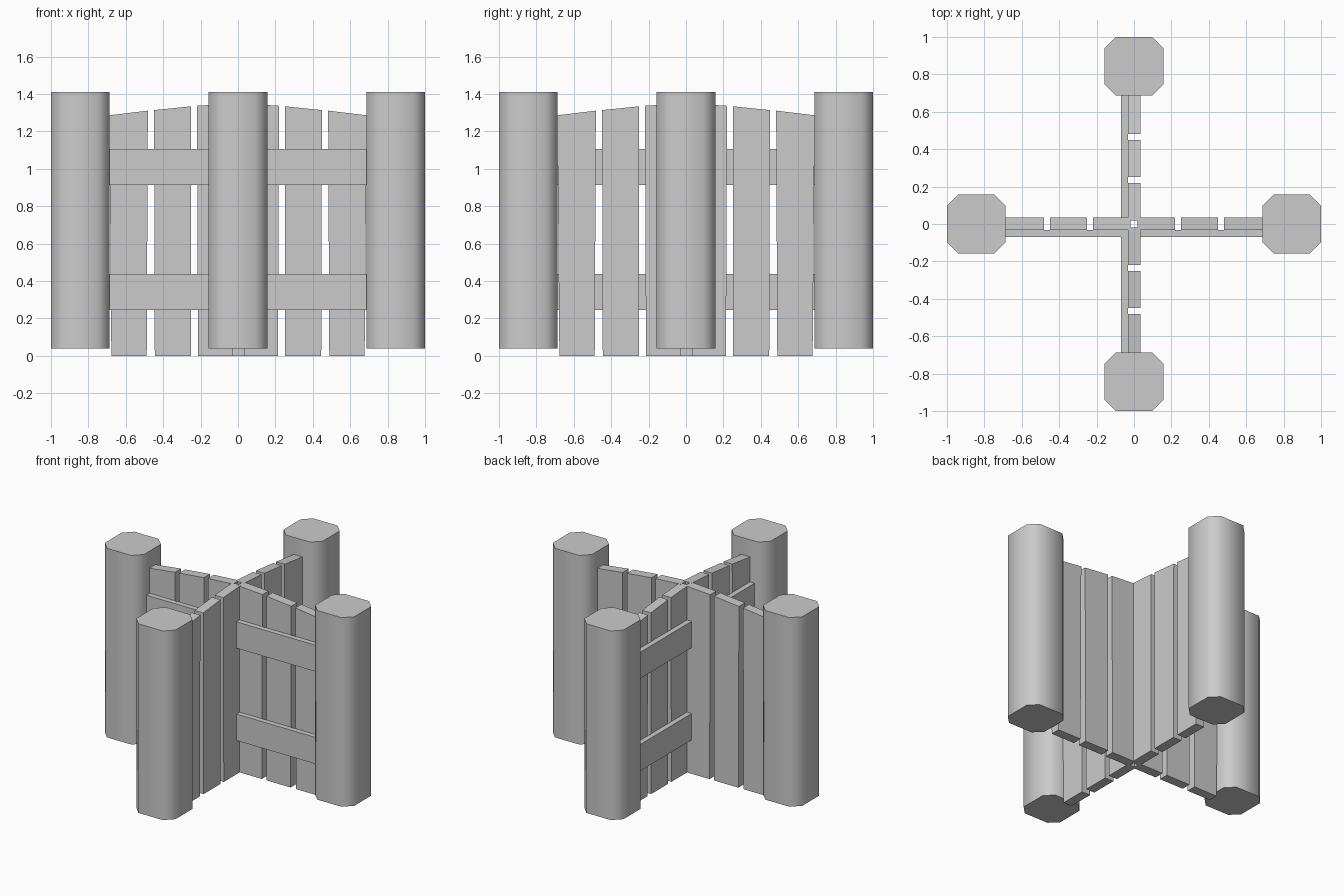
import bpy, bmesh, math
from mathutils import Matrix

if "Cube" in bpy.data.objects:
    bpy.data.objects.remove(bpy.data.objects["Cube"])

grey = bpy.data.materials.new("plain grey")
grey.diffuse_color = (0.6, 0.6, 0.6, 1)
grey.use_nodes = True
grey.node_tree.nodes["Principled BSDF"].inputs["Base Color"].default_value = grey.diffuse_color


def prism(name, outline, depth, to_world, smooth=False):
    """Extrude a 2D outline between two depths; to_world maps (u, v, d) to xyz."""
    bm = bmesh.new()
    rings = [[bm.verts.new(to_world(u, v, d)) for u, v in outline] for d in depth]
    n = len(outline)
    bm.faces.new(rings[0])
    bm.faces.new(rings[1])
    for i in range(n):
        j = (i + 1) % n
        bm.faces.new((rings[0][i], rings[0][j], rings[1][j], rings[1][i]))
    bmesh.ops.recalc_face_normals(bm, faces=bm.faces)
    mesh = bpy.data.meshes.new(name)
    bm.to_mesh(mesh)
    bm.free()
    mesh.materials.append(grey)
    obj = bpy.data.objects.new(name, mesh)
    bpy.context.collection.objects.link(obj)
    if smooth:
        bpy.context.view_layer.objects.active = obj
        obj.select_set(True)
        bpy.ops.object.shade_smooth_by_angle(angle=math.radians(50))
        obj.select_set(False)
    return obj


# Chamfered square posts at the four arm ends
H, C, R = 0.157, 0.097, 0.843
octagon = [(H, -C), (H, C), (C, H), (-C, H), (-H, C), (-H, -C), (-C, -H), (C, -H)]
for name, cx, cy in (("right_post", R, 0), ("left_post", -R, 0),
                     ("back_post", 0, R), ("front_post", 0, -R)):
    prism(name, octagon, (0.04, 1.41), lambda u, v, d: (cx + u, cy + v, d), True)

# Plank profiles: inner/outer edge at the bottom, inner/outer edge and height at the top
planks = [
    ("inner", 0.018, 0.214, 0.018, 0.219, 1.350, 1.337),
    ("middle", 0.251, 0.445, 0.251, 0.449, 1.334, 1.314),
    ("outer", 0.488, 0.677, 0.482, 0.688, 1.311, 1.286),
]

# Two crossing fence walls: along x, and along y
walls = (("cross", lambda u, v, d: (u, d, v)), ("long", lambda u, v, d: (d, u, v)))
for wall, place in walls:
    for side in (1, -1):
        for name, b0, b1, t0, t1, z0, z1 in planks:
            outline = [(side * b0, 0), (side * b1, 0), (side * t1, z1), (side * t0, z0)]
            label = "positive" if side > 0 else "negative"
            prism(f"{wall}_{label}_{name}_plank", outline, (-0.033, 0.036), place)
    # Horizontal rails nailed on one face of the wall
    for name, z0, z1 in (("lower", 0.245, 0.437), ("upper", 0.914, 1.105)):
        outline = [(-0.69, z0), (0.69, z0), (0.69, z1), (-0.69, z1)]
        prism(f"{wall}_{name}_rail", outline, (-0.07, -0.033), place)
